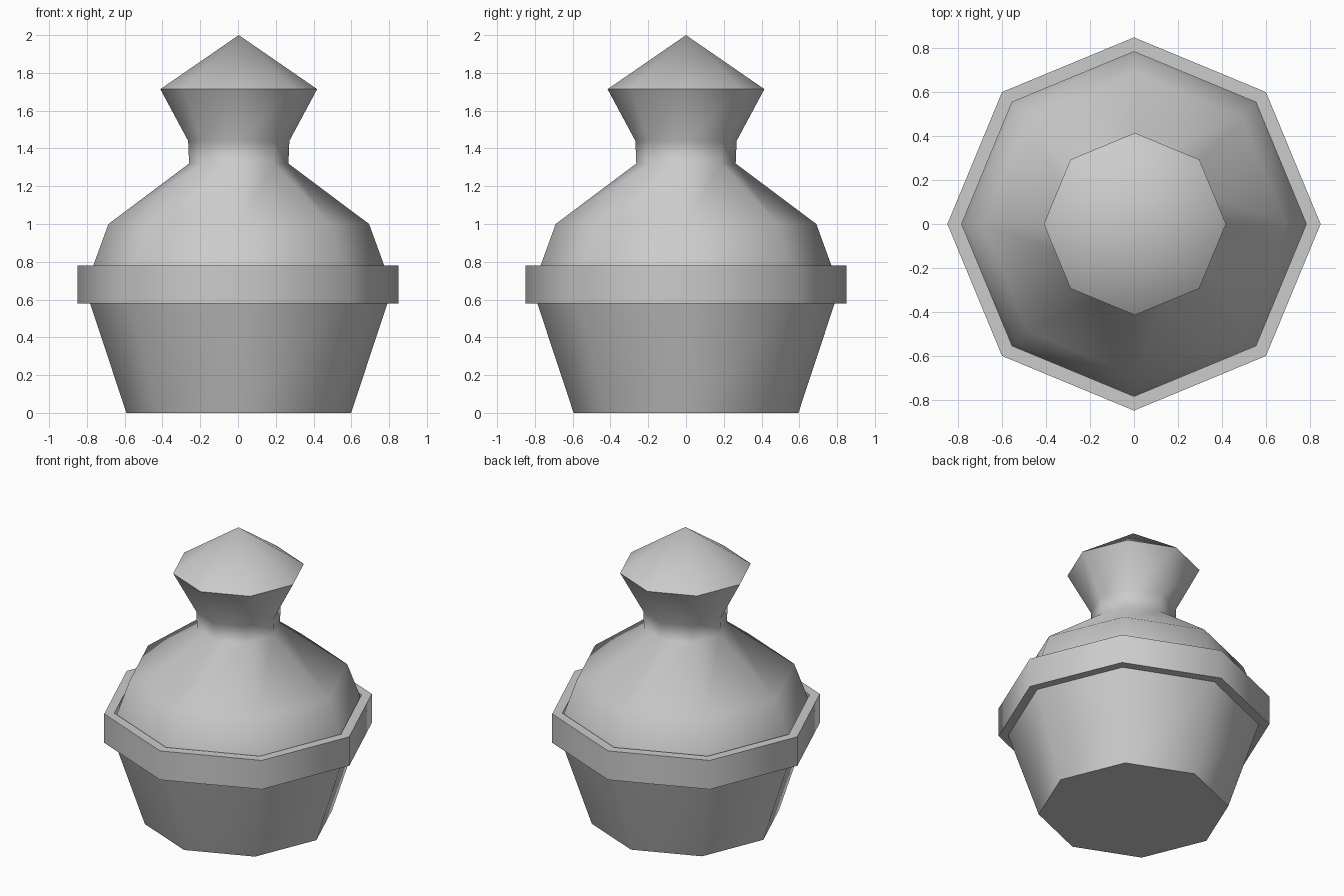
import bpy, bmesh, math

if "Cube" in bpy.data.objects:
    bpy.data.objects.remove(bpy.data.objects["Cube"])

SIDES = 8


def lathe(name, profile, closed=False, x=0.0):
    """Revolve an (r, z) profile into an eight-sided solid; r = 0 makes a tip."""
    bm = bmesh.new()
    rings = []
    for r, z in profile:
        if r == 0:
            rings.append([bm.verts.new((0, 0, z))] * SIDES)
        else:
            rings.append([bm.verts.new((r * math.cos(i * math.tau / SIDES),
                                        r * math.sin(i * math.tau / SIDES), z))
                          for i in range(SIDES)])
    pairs = list(zip(rings, rings[1:]))
    if closed:
        pairs.append((rings[-1], rings[0]))
    for low, high in pairs:
        for i in range(SIDES):
            j = (i + 1) % SIDES
            corners = dict.fromkeys((low[i], low[j], high[j], high[i]))
            bm.faces.new(list(corners))
    if not closed:
        bm.faces.new(rings[0][::-1])
    bmesh.ops.recalc_face_normals(bm, faces=bm.faces[:])
    mesh = bpy.data.meshes.new(name)
    bm.to_mesh(mesh)
    bm.free()
    obj = bpy.data.objects.new(name, mesh)
    obj.location.x = x
    bpy.context.collection.objects.link(obj)
    bpy.ops.object.select_all(action='DESELECT')
    obj.select_set(True)
    bpy.context.view_layer.objects.active = obj
    bpy.ops.object.shade_smooth_by_angle(angle=math.radians(60))
    return obj


# Jar body with shoulder, narrow neck and pointed knob
lathe("jar_body", [(0.595, 0), (0.787, 0.58), (0.81, 0.66), (0.77, 0.78),
                   (0.69, 1.0), (0.263, 1.32), (0.268, 1.44),
                   (0.415, 1.714), (0, 2.0)], x=0.004)

# Thick band around the widest part
lathe("rim_band", [(0.85, 0.58), (0.85, 0.78), (0.785, 0.78), (0.785, 0.58)],
      closed=True)
